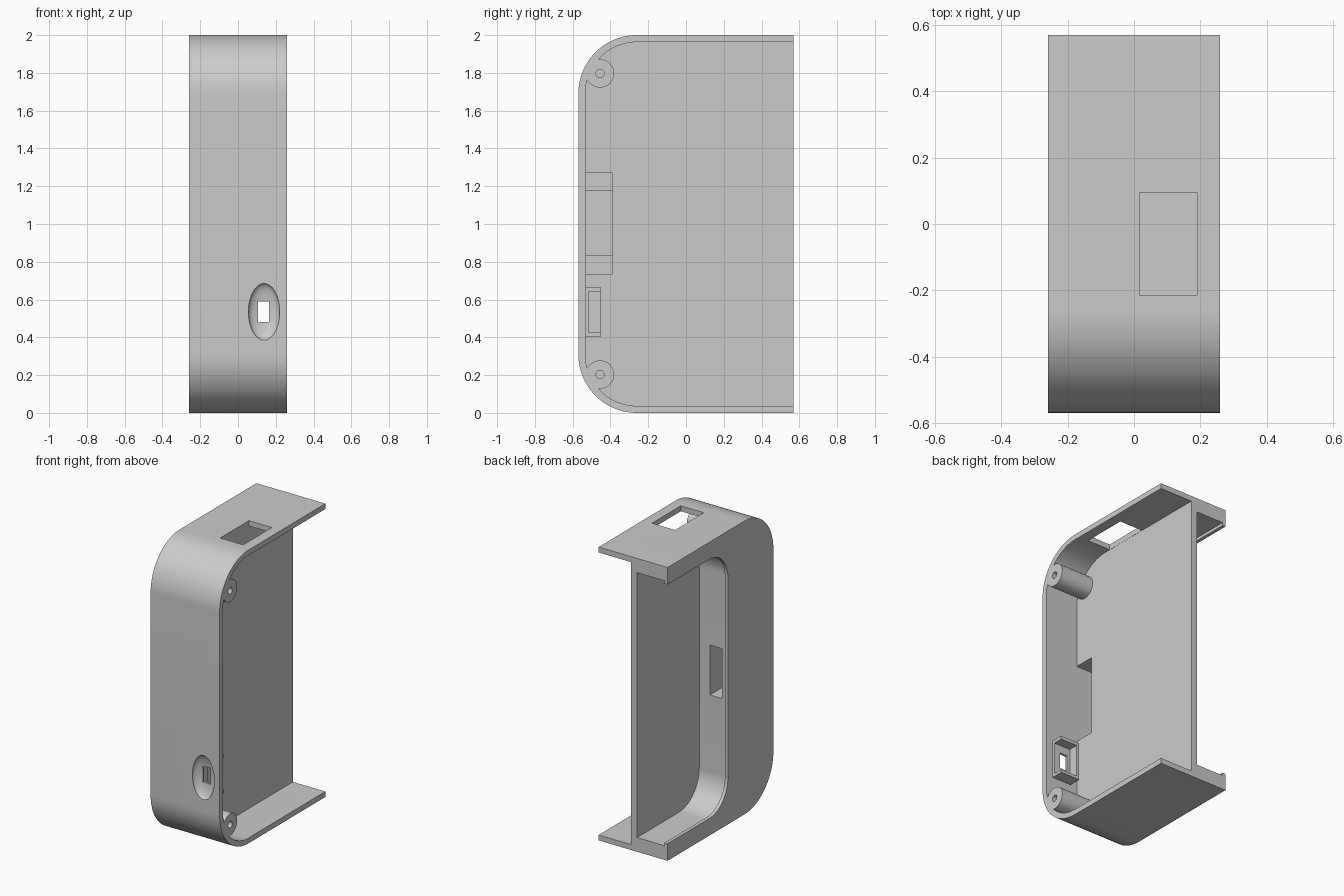
import bpy
import math

cube = bpy.data.objects.get("Cube")
if cube:
    bpy.data.objects.remove(cube, do_unlink=True)

grey = bpy.data.materials.new("plain_grey")
grey.use_nodes = True
colour = (0.6, 0.6, 0.6, 1)
grey.diffuse_color = colour
grey.node_tree.nodes["Principled BSDF"].inputs["Base Color"].default_value = colour

BACK, HALF, MID = 0.57, 0.26, 1.0


def make(name, verts, faces):
    mesh = bpy.data.meshes.new(name)
    mesh.from_pydata(verts, [], faces)
    mesh.materials.append(grey)
    ob = bpy.data.objects.new(name, mesh)
    bpy.context.collection.objects.link(ob)
    return ob


def prism(name, outline, x0, x1):
    """Extrude a (y, z) outline, given counter-clockwise, along x."""
    n = len(outline)
    verts = [(x, y, z) for x in (x0, x1) for y, z in outline]
    faces = [tuple(reversed(range(n))), tuple(range(n, 2 * n))]
    faces += [(i, (i + 1) % n, n + (i + 1) % n, n + i) for i in range(n)]
    return make(name, verts, faces)


def u_shape(front, back, inset, radius, steps=20):
    """Rectangle whose two front corners are rounded."""
    pts = [(back, inset), (back, 2 - inset)]
    for cz, start in ((2 - inset - radius, 90), (inset + radius, 180)):
        for i in range(steps + 1):
            a = math.radians(start + 90 * i / steps)
            pts.append((front + radius + radius * math.cos(a),
                        cz + radius * math.sin(a)))
    return pts


def circle(y, z, r, n=40):
    return [(y + r * math.cos(2 * math.pi * i / n),
             z + r * math.sin(2 * math.pi * i / n)) for i in range(n)]


def box(name, x0, x1, y0, y1, z0, z1):
    return prism(name, [(y0, z0), (y1, z0), (y1, z1), (y0, z1)], x0, x1)


def combine(target, tool, operation):
    mod = target.modifiers.new(operation.lower(), "BOOLEAN")
    mod.operation = operation
    mod.solver = "EXACT"
    mod.object = tool
    bpy.context.view_layer.objects.active = target
    bpy.ops.object.modifier_apply(modifier=mod.name)
    bpy.data.objects.remove(tool, do_unlink=True)


def cut(target, tool):
    combine(target, tool, "DIFFERENCE")


# Solid shell with rounded front corners
body = prism("case_body", u_shape(-BACK, BACK, 0, 0.31), -HALF, HALF)

# Left compartment, right compartment and its raised lip, leaving a middle web
cut(body, prism("left_space", u_shape(-0.533, 0.7, 0.037, 0.273), 0.015, 0.4))
cut(body, prism("right_space", u_shape(-0.1, 0.7, 0.097, 0.22), -0.237, -0.03))
cut(body, prism("lip_opening", u_shape(-0.08, 0.7, 0.117, 0.2), -0.4, -0.2))

# Screw bosses in the front corners
for side in (-1, 1):
    z = MID + side * 0.797
    combine(body, prism("boss", circle(-0.455, z, 0.075), -0.01, HALF), "UNION")
    cut(body, prism("screw_hole", circle(-0.455, z, 0.022, 20), 0.06, 0.4))

# Port housing behind the front wall, with its pocket
combine(body, box("port_housing", 0.065, 0.21, -0.545, -0.45, 0.405, 0.665), "UNION")
cut(body, box("port_pocket", 0.085, 0.3, -0.517, -0.4, 0.425, 0.643))

# Oval finger dish and port slot in the front
bpy.ops.mesh.primitive_uv_sphere_add(segments=48, ring_count=24,
                                     location=(0.138, -BACK, 0.535))
dish = bpy.context.object
dish.scale = (0.083, 0.042, 0.15)
bpy.ops.object.transform_apply(location=False, rotation=False, scale=True)
dish.data.materials.append(grey)
cut(body, dish)
cut(body, box("port_slot", 0.107, 0.165, -0.7, -0.48, 0.482, 0.59))

# Window in the top
cut(body, box("top_window", 0.016, 0.19, -0.215, 0.095, 1.9, 2.1))

# Pocket through the web and cable channel into the right compartment
cut(body, box("web_pocket", -0.116, 0.1, -0.533, -0.39, 0.735, 1.27))
cut(body, box("cable_channel", -0.2, -0.11, -0.533, -0.05, 0.835, 1.175))

# Smooth curves with sharp edges
bpy.ops.object.select_all(action="DESELECT")
body.select_set(True)
bpy.context.view_layer.objects.active = body
bpy.ops.object.shade_smooth_by_angle(angle=math.radians(30))
